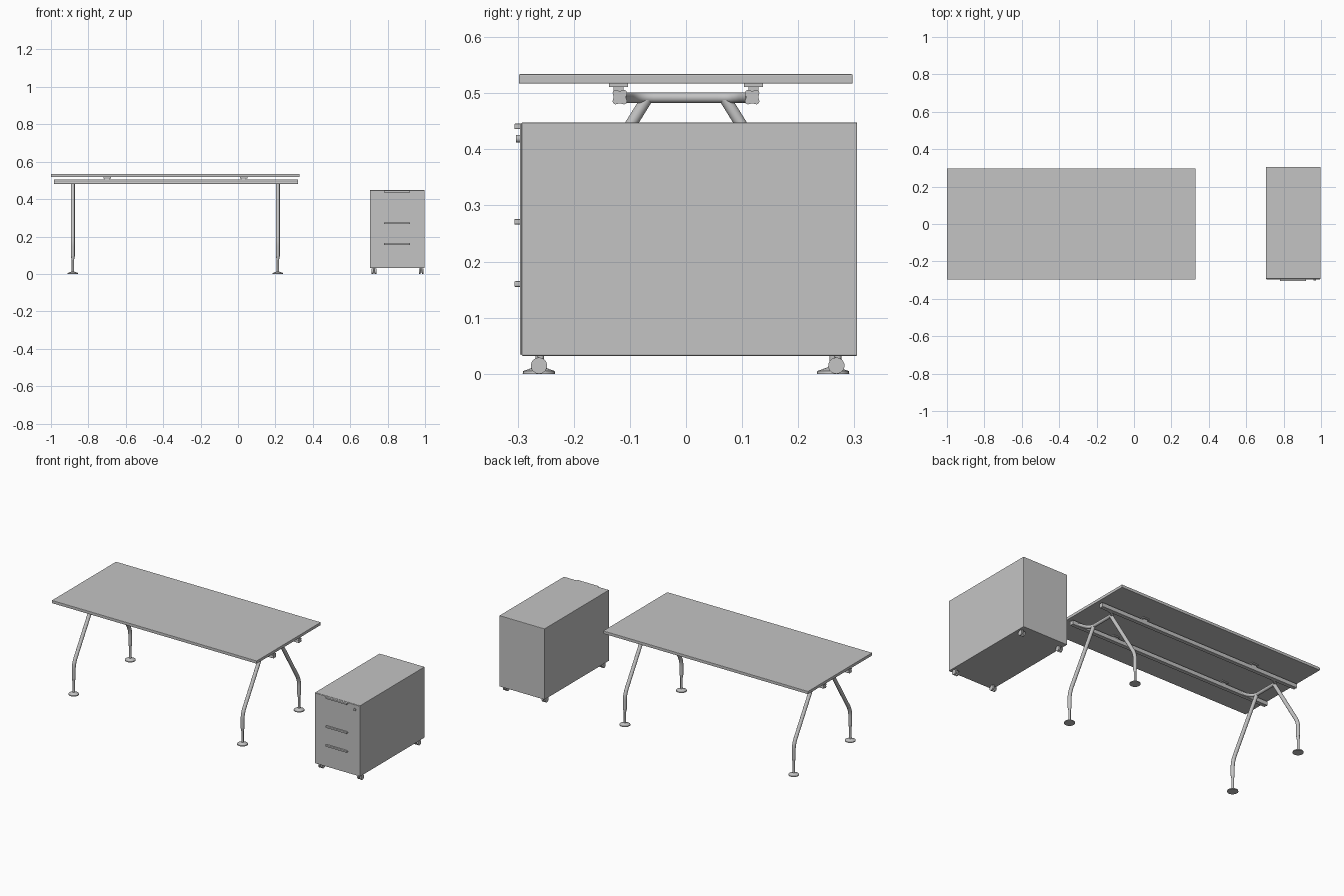
import bpy, bmesh, math
from mathutils import Matrix, Vector

if "Cube" in bpy.data.objects:
    bpy.data.objects.remove(bpy.data.objects["Cube"])

GREY = (0.55, 0.55, 0.55, 1)
grey = bpy.data.materials.new("plain_grey")
grey.use_nodes = True
grey.diffuse_color = GREY
grey.node_tree.nodes["Principled BSDF"].inputs["Base Color"].default_value = GREY


def finish(name, bm, smooth=False):
    bmesh.ops.recalc_face_normals(bm, faces=bm.faces)
    mesh = bpy.data.meshes.new(name)
    bm.to_mesh(mesh)
    bm.free()
    mesh.materials.append(grey)
    ob = bpy.data.objects.new(name, mesh)
    bpy.context.collection.objects.link(ob)
    if smooth:
        bpy.ops.object.select_all(action='DESELECT')
        ob.select_set(True)
        bpy.context.view_layer.objects.active = ob
        bpy.ops.object.shade_smooth_by_angle(angle=math.radians(35))
    return ob


def box(name, low, high, bevel=0):
    low, high = Vector(low), Vector(high)
    bm = bmesh.new()
    bmesh.ops.create_cube(bm, size=1)
    for v in bm.verts:
        v.co = [c * s + m for c, s, m in zip(v.co, high - low, (low + high) / 2)]
    ob = finish(name, bm)
    if bevel:
        mod = ob.modifiers.new("soft_edges", 'BEVEL')
        mod.width = bevel
        mod.segments = 2
    return ob


def cylinder(name, centre, radius, depth, axis='Z'):
    bm = bmesh.new()
    turn = {'X': Matrix.Rotation(math.pi / 2, 4, 'Y'),
            'Y': Matrix.Rotation(math.pi / 2, 4, 'X'), 'Z': Matrix()}[axis]
    bmesh.ops.create_cone(bm, cap_ends=True, segments=24, radius1=radius, radius2=radius,
                          depth=depth, matrix=Matrix.Translation(centre) @ turn)
    return finish(name, bm, True)


def lathe(name, profile, x, y, segments=24):
    """Revolve (radius, height) pairs around a vertical axis."""
    bm = bmesh.new()
    rings = [[bm.verts.new((x + r * math.cos(math.tau * i / segments),
                            y + r * math.sin(math.tau * i / segments), z))
              for i in range(segments)] for r, z in profile]
    for a, b in zip(rings, rings[1:]):
        for i in range(segments):
            j = (i + 1) % segments
            bm.faces.new((a[i], a[j], b[j], b[i]))
    bm.faces.new(rings[0])
    bm.faces.new(rings[-1])
    return finish(name, bm, True)


def tube(name, points, radius, bend, sides=16):
    """Sweep a circle along a path whose inner corners are rounded."""
    pts = [Vector(p) for p in points]
    path = [pts[0]]
    for before, corner, after in zip(pts, pts[1:], pts[2:]):
        a = corner + (before - corner).normalized() * bend
        b = corner + (after - corner).normalized() * bend
        for i in range(9):
            t = i / 8
            path.append(a * (1 - t) ** 2 + corner * 2 * t * (1 - t) + b * t ** 2)
    path.append(pts[-1])
    normal = (pts[1] - pts[0]).cross(pts[2] - pts[1]).normalized()
    bm = bmesh.new()
    rings = []
    for k, p in enumerate(path):
        along = (path[min(k + 1, len(path) - 1)] - path[max(k - 1, 0)]).normalized()
        side = along.cross(normal)
        rings.append([bm.verts.new(p + radius * (normal * math.cos(math.tau * i / sides)
                                                 + side * math.sin(math.tau * i / sides)))
                      for i in range(sides)])
    for a, b in zip(rings, rings[1:]):
        for i in range(sides):
            j = (i + 1) % sides
            bm.faces.new((a[i], a[j], b[j], b[i]))
    bm.faces.new(rings[0])
    bm.faces.new(rings[-1])
    return finish(name, bm, True)


def rail(name, y, z, x0, x1):
    """Long extrusion with a four lobed section."""
    bm = bmesh.new()
    section = []
    for i in range(32):
        a = math.tau * i / 32
        r = 0.0135 + 0.0025 * math.cos(4 * a - math.pi)
        section.append(bm.verts.new((x0, y + r * math.cos(a), z + r * math.sin(a))))
    face = bm.faces.new(section)
    new = bmesh.ops.extrude_face_region(bm, geom=[face])["geom"]
    moved = [v for v in new if isinstance(v, bmesh.types.BMVert)]
    bmesh.ops.translate(bm, verts=moved, vec=(x1 - x0, 0, 0))
    if not face.is_valid or len(bm.faces) < 34:
        bm.faces.new(section)
    return finish(name, bm, True)


# Table top
box("table_top", (-1, -0.298, 0.517), (0.33, 0.297, 0.534), 0.002)

# Rails and the plates that hold them to the top
for side, s in (("front", -1), ("back", 1)):
    rail(f"{side}_rail", s * 0.118, 0.493, -0.985, 0.32)
    for n, x in enumerate((-0.7, 0.03)):
        box(f"{side}_mount_plate_{n}", (x - 0.02, s * 0.12 - 0.017, 0.511),
            (x + 0.02, s * 0.12 + 0.017, 0.517))
        box(f"{side}_mount_neck_{n}", (x - 0.014, s * 0.12 - 0.009, 0.498),
            (x + 0.014, s * 0.12 + 0.009, 0.512))

# Leg frames: bent cross bar, two bent legs and their feet
for end, x in (("right", -0.883), ("left", 0.213)):
    tube(f"{end}_cross_bar", [(x + 0.07, -0.115, 0.492), (x, -0.092, 0.492),
                              (x, 0.092, 0.492), (x + 0.07, 0.115, 0.492)], 0.0095, 0.035)
    for side, s in (("front", -1), ("back", 1)):
        tube(f"{end}_{side}_leg", [(x, s * 0.07, 0.49), (x, s * 0.262, 0.18),
                                   (x, s * 0.262, 0.095)], 0.0105, 0.035)
        lathe(f"{end}_{side}_foot",
              [(0.0105, 0.096), (0.0065, 0.075), (0.0065, 0.014), (0.011, 0.011),
               (0.028, 0.005), (0.029, 0.0)], x, s * 0.262)

# Drawer cabinet
box("cabinet_body", (0.705, -0.293, 0.032), (0.998, 0.305, 0.448), 0.002)
box("drawer_front", (0.708, -0.296, 0.034), (0.995, -0.29, 0.446), 0.001)
for n, z in enumerate((0.441, 0.271, 0.16)):
    box(f"drawer_handle_{n}", (0.78, -0.306, z - 0.005), (0.92, -0.294, z + 0.005), 0.002)
cylinder("drawer_lock", (0.967, -0.299, 0.419), 0.007, 0.008, 'Y')

# Casters with twin wheels
for side, y in (("front", -0.262), ("back", 0.268)):
    for end, x in (("right", 0.727), ("left", 0.979)):
        for n, d in enumerate((-0.008, 0.008)):
            cylinder(f"{side}_{end}_wheel_{n}", (x + d, y, 0.0145), 0.0145, 0.009, 'X')
        cylinder(f"{side}_{end}_axle", (x, y, 0.0145), 0.006, 0.02, 'X')
        cylinder(f"{side}_{end}_caster_stem", (x, y + 0.003, 0.024), 0.006, 0.018)
